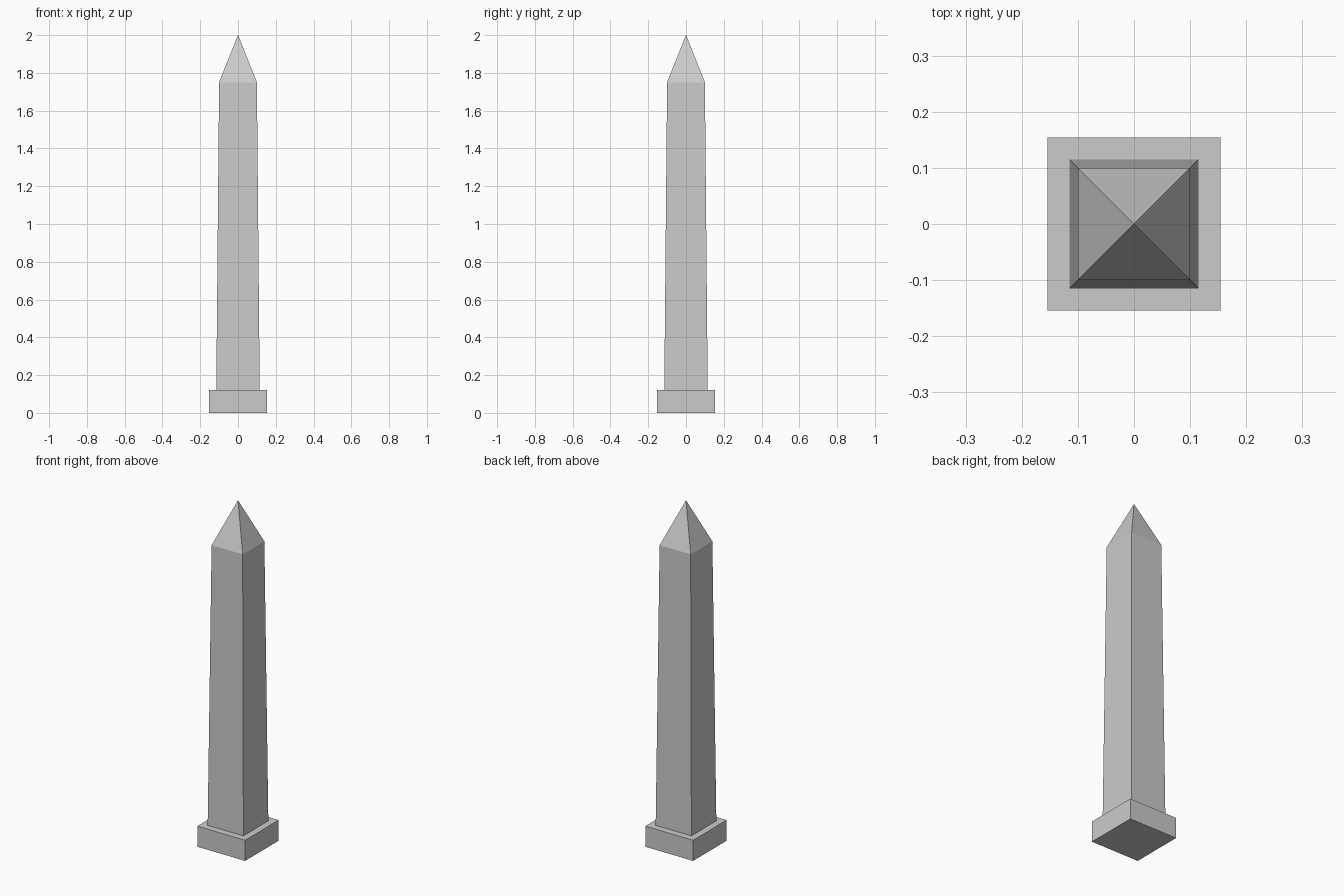
import bpy, bmesh

if "Cube" in bpy.data.objects:
    bpy.data.objects.remove(bpy.data.objects["Cube"])

# Square profile: (half width, height), from the ground up
PROFILE = [(0.154, 0.0), (0.154, 0.12), (0.115, 0.12), (0.1, 1.75)]
TIP_Z = 2.0

bm = bmesh.new()


def square_ring(h, z):
    return [bm.verts.new((sx * h, sy * h, z))
            for sx, sy in ((-1, -1), (1, -1), (1, 1), (-1, 1))]


# Plinth, ledge and tapered shaft
rings = [square_ring(h, z) for h, z in PROFILE]
bm.faces.new(rings[0][::-1])
for low, high in zip(rings, rings[1:]):
    for i in range(4):
        j = (i + 1) % 4
        bm.faces.new((low[i], low[j], high[j], high[i]))

# Pointed cap
tip = bm.verts.new((0, 0, TIP_Z))
for i in range(4):
    bm.faces.new((rings[-1][i], rings[-1][(i + 1) % 4], tip))

bmesh.ops.recalc_face_normals(bm, faces=bm.faces[:])
mesh = bpy.data.meshes.new("obelisk")
bm.to_mesh(mesh)
bm.free()
bpy.context.collection.objects.link(bpy.data.objects.new("obelisk", mesh))
